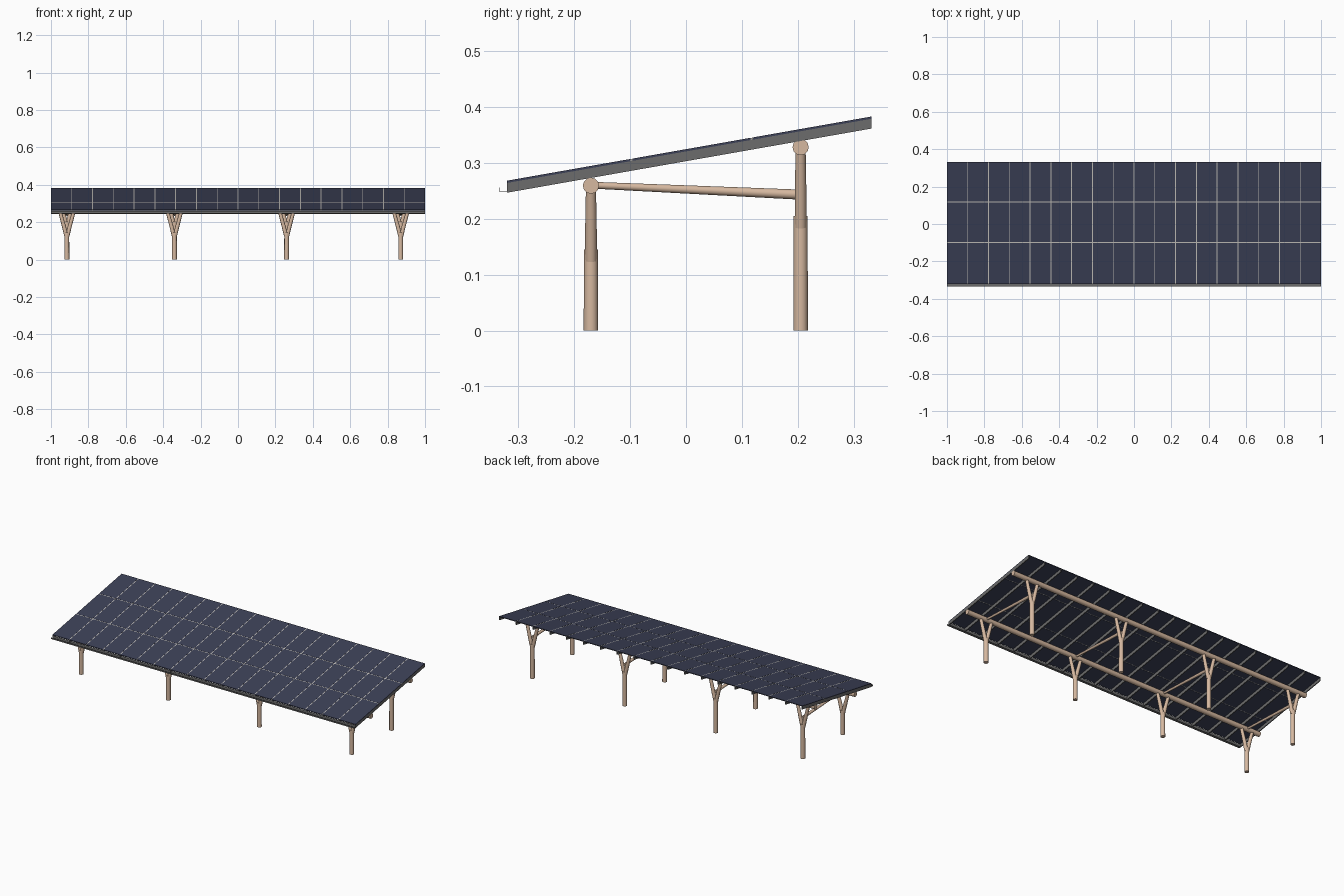
import bpy
import bmesh
from mathutils import Vector

cube = bpy.data.objects.get("Cube")
if cube:
    bpy.data.objects.remove(cube, do_unlink=True)


def material(name, rgb):
    m = bpy.data.materials.new(name)
    m.use_nodes = True
    m.diffuse_color = (*rgb, 1)
    bsdf = m.node_tree.nodes["Principled BSDF"]
    bsdf.inputs["Base Color"].default_value = (*rgb, 1)
    bsdf.inputs["Roughness"].default_value = 0.7
    return m


NAVY = material("navy panel", (0.045, 0.052, 0.095))
GREY = material("grey steel", (0.15, 0.15, 0.15))
WOOD = material("pale timber", (0.67, 0.48, 0.35))
LIGHT = material("light joint", (0.58, 0.56, 0.52))

FRONT, BACK = -0.32, 0.332
COLUMNS, ROWS = 18, 3
GAP = 0.0045


def roof(y):
    """Height of the roof surface at depth y."""
    return 0.268 + 0.176 * (y - FRONT)


def link(name, mesh, mat):
    obj = bpy.data.objects.new(name, mesh)
    bpy.context.collection.objects.link(obj)
    mesh.materials.clear()
    mesh.materials.append(mat)
    return obj


def add_slab(bm, x0, x1, y0, y1, low, high):
    """Box that follows the roof slope, with upright ends."""
    verts = bmesh.ops.create_cube(bm, size=1)["verts"]
    for v in verts:
        y = y1 if v.co.y > 0 else y0
        lift = high if v.co.z > 0 else low
        v.co = Vector((x1 if v.co.x > 0 else x0, y, roof(y) + lift))


def slabs(name, boxes, mat):
    bm = bmesh.new()
    for box in boxes:
        add_slab(bm, *box)
    mesh = bpy.data.meshes.new(name)
    bm.to_mesh(mesh)
    bm.free()
    return link(name, mesh, mat)


def limb(name, points, radii):
    """Round timber that follows a path, with a radius at each point."""
    curve = bpy.data.curves.new(name, "CURVE")
    curve.dimensions = "3D"
    curve.bevel_depth = 1
    curve.bevel_resolution = 4
    curve.use_fill_caps = True
    spline = curve.splines.new("POLY")
    spline.points.add(len(points) - 1)
    for p, co, r in zip(spline.points, points, radii):
        p.co = (*co, 1)
        p.radius = r
    temp = bpy.data.objects.new("temp", curve)
    bpy.context.collection.objects.link(temp)
    graph = bpy.context.evaluated_depsgraph_get()
    mesh = bpy.data.meshes.new_from_object(temp.evaluated_get(graph))
    bpy.data.objects.remove(temp, do_unlink=True)
    obj = link(name, mesh, WOOD)
    bpy.ops.object.select_all(action="DESELECT")
    obj.select_set(True)
    bpy.context.view_layer.objects.active = obj
    bpy.ops.object.shade_smooth_by_angle(angle=0.7)
    return obj


# Grid lines of the roof
xs = [-1 + 2 * i / COLUMNS for i in range(COLUMNS + 1)]
ys = [FRONT, -0.098, 0.118, BACK]

# Solar panels
panels = []
for i in range(COLUMNS):
    for j in range(ROWS):
        x0 = xs[i] + (GAP / 2 if i else 0)
        x1 = xs[i + 1] - (GAP / 2 if i < COLUMNS - 1 else 0)
        y0 = ys[j] + (GAP / 2 if j else 0)
        y1 = ys[j + 1] - (GAP / 2 if j < ROWS - 1 else 0)
        panels.append((x0, x1, y0, y1, -0.004, 0))
slabs("solar_panels", panels, NAVY)

# Light strips filling the joints between panels
strips = [(x - GAP / 2, x + GAP / 2, FRONT, BACK, -0.003, -0.0004) for x in xs[1:-1]]
strips += [(-1, 1, y - GAP / 2, y + GAP / 2, -0.003, -0.0006) for y in ys[1:-1]]
slabs("panel_joints", strips, LIGHT)

# Slim steel rafters under the column joints
rafters = []
for x in xs:
    centre = max(-0.9975, min(0.9975, x))
    rafters.append((centre - 0.0025, centre + 0.0025, FRONT, BACK, -0.0215, -0.003))
slabs("rafters", rafters, GREY)

# Gutter along the low front edge
profile = [(-0.333, 0.256), (-0.333, 0.248), (-0.319, 0.248), (-0.319, 0.262)]
bm = bmesh.new()
rows = [[bm.verts.new((x, y, z)) for y, z in profile] for x in (-1, 1)]
for k in range(len(profile) - 1):
    bm.faces.new((rows[0][k], rows[0][k + 1], rows[1][k + 1], rows[1][k]))
mesh = bpy.data.meshes.new("gutter")
bm.to_mesh(mesh)
bm.free()
gutter = link("gutter", mesh, GREY)
wall = gutter.modifiers.new("wall", "SOLIDIFY")
wall.thickness = 0.0015
wall.offset = 0

# Round beams, forked posts and ties
lines = {"front": (-0.17, 0.259, 0.145), "back": (0.205, 0.328, 0.205)}
for side, (y, top, fork) in lines.items():
    limb(side + "_beam", [(-1, y, top), (1, y, top)], [0.0145, 0.0145])

for n, x in enumerate((-0.915, -0.34, 0.26, 0.87), 1):
    for side, (y, top, fork) in lines.items():
        limb(f"{side}_post_{n}", [(x, y, 0), (x, y, fork)], [0.013, 0.0125])
        for hand, s in (("right", -1), ("left", 1)):
            path = [(x + s * 0.003, y, fork - 0.02),
                    (x + s * 0.015, y, fork + 0.03),
                    (x + s * 0.037, y, top - 0.004)]
            limb(f"{side}_fork_{hand}_{n}", path, [0.0105, 0.0105, 0.009])
    limb(f"tie_{n}", [(x, -0.17, 0.26), (x, 0.205, 0.243)], [0.006, 0.009])
